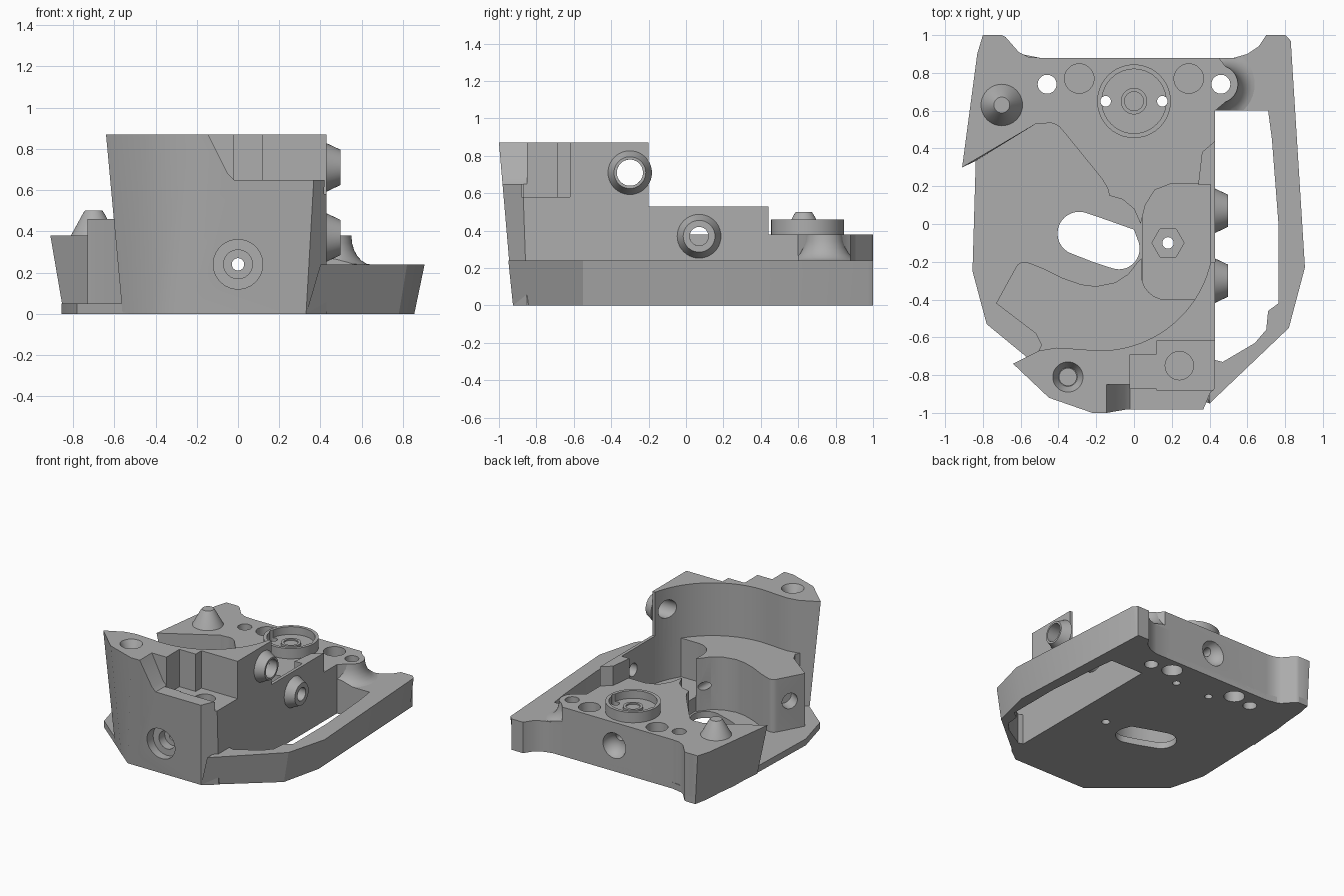
import bpy, bmesh
from math import sin, cos, radians, pi
from mathutils import Matrix, Vector

cube = bpy.data.objects.get("Cube")
if cube:
    bpy.data.objects.remove(cube)

grey = bpy.data.materials.new("machined grey")
grey.use_nodes = True
grey.diffuse_color = (0.42, 0.42, 0.42, 1)
grey.node_tree.nodes["Principled BSDF"].inputs["Base Color"].default_value = grey.diffuse_color


def finish(name, bm, matrix=None):
    bmesh.ops.recalc_face_normals(bm, faces=bm.faces)
    me = bpy.data.meshes.new(name)
    bm.to_mesh(me)
    bm.free()
    if matrix:
        me.transform(matrix)
    me.materials.append(grey)
    ob = bpy.data.objects.new(name, me)
    bpy.context.collection.objects.link(ob)
    return ob


def prism(name, top, z0, z1, bottom=None, matrix=None):
    """Extruded outline; a second outline of equal length gives leaning sides."""
    bm = bmesh.new()
    lo = [bm.verts.new((x, y, z0)) for x, y in bottom or top]
    hi = [bm.verts.new((x, y, z1)) for x, y in top]
    bm.faces.new(lo)
    bm.faces.new(hi)
    for i in range(len(lo)):
        j = (i + 1) % len(lo)
        bm.faces.new((lo[i], lo[j], hi[j], hi[i]))
    return finish(name, bm, matrix)


def lathe(name, profile, place, axis=(0, 0, 1), steps=40):
    """Closed (radius, height) profile turned round an axis."""
    bm = bmesh.new()
    vs = [bm.verts.new((r, 0, h)) for r, h in profile]
    edges = [bm.edges.new((vs[i], vs[i - 1])) for i in range(len(vs))]
    bmesh.ops.spin(bm, geom=vs + edges, axis=(0, 0, 1), cent=(0, 0, 0),
                   angle=2 * pi, steps=steps)
    bmesh.ops.remove_doubles(bm, verts=bm.verts, dist=1e-4)
    turn = Vector((0, 0, 1)).rotation_difference(Vector(axis)).to_matrix().to_4x4()
    return finish(name, bm, Matrix.Translation(place) @ turn)


cutters = []


def hole(place, r, depth, axis=(0, 0, 1), sides=36, r2=None):
    """Round cutter starting at place and running along axis."""
    ring = [(r * cos(2 * pi * i / sides), r * sin(2 * pi * i / sides)) for i in range(sides)]
    k = (r2 or r) / r
    turn = Vector((0, 0, 1)).rotation_difference(Vector(axis)).to_matrix().to_4x4()
    cutter = prism("cutter", [(x * k, y * k) for x, y in ring], 0, depth, ring,
                   Matrix.Translation(place) @ turn)
    cutter.hide_render = True
    cutters.append(cutter)
    return cutter


def pocket(pts, z0, z1, matrix=None):
    cutter = prism("cutter", pts, z0, z1, None, matrix)
    cutter.hide_render = True
    cutters.append(cutter)
    return cutter


def rect(x0, x1, y0, y1):
    return [(x0, y0), (x1, y0), (x1, y1), (x0, y1)]


def cut(ob, *tools):
    bpy.context.view_layer.objects.active = ob
    for t in tools:
        m = ob.modifiers.new("cut", "BOOLEAN")
        m.operation, m.solver, m.object = "DIFFERENCE", "EXACT", t
        bpy.ops.object.modifier_apply(modifier=m.name)


def arc(cx, cy, r, a0, a1, n):
    return [(cx + r * cos(radians(a0 + (a1 - a0) * i / n)),
             cy + r * sin(radians(a0 + (a1 - a0) * i / n))) for i in range(n + 1)]


# Shared holes
sight = hole((0, -1.2, 0.24), 0.03, 2.4, (0, 1, 0))
through = [hole((s * 0.46, 0.74, -0.1), 0.05, 1) for s in (-1, 1)]
blind = [hole((s * 0.29, 0.77, 0.26), 0.078, 0.3) for s in (-1, 1)]
below = [hole((s * 0.29, 0.77, -0.1), 0.075, 0.2) for s in (-1, 1)]
peg_holes = [hole((s * 0.15, 0.65, -0.1), 0.028, 1) for s in (-1, 1)]
nut_hole = hole((0.18, -0.1, -0.1), 0.03, 1)
wall_bores = [hole((0.2, -0.3, 0.71), 0.07, 0.4, (1, 0, 0)),
              hole((0.2, 0.07, 0.37), 0.05, 0.4, (1, 0, 0))]

# Base plate with a bean-shaped window
left_edge = [(-0.6, 0.9), (-0.7, 1), (-0.78, 1), (-0.83, 0.6), (-0.855, -0.25), (-0.78, -0.53)]
base = prism("base_plate", [(-0.3, -0.925), (0.33, -0.925), (0.43, -0.85),
                            (0.43, 0.88), (-0.5, 0.88)] + left_edge, 0, 0.05)
bean = pocket(arc(-0.29, -0.05, 0.115, 75, 240, 14) + [(-0.22, -0.2)]
              + arc(-0.08, -0.13, 0.11, 250, 375, 12) + [(0.0, -0.03), (-0.14, 0.02)], -0.1, 0.2)
cut(base, bean, nut_hole, *through, *below, *peg_holes)

# Side rail with a long opening
rail_top = [(0.4, -0.95), (0.82, -0.55), (0.905, -0.23), (0.83, 0.97), (0.8, 1), (0.7, 1),
            (0.66, 0.94), (0.6, 0.9), (0.53, 0.88), (0.4, 0.88)]
rail_low = [(0.33, -0.925), (0.78, -0.55), (0.855, -0.23), (0.8, 0.97)] + rail_top[4:]
rail = prism("side_rail", rail_top, 0, 0.24, rail_low)
opening = [(0.43, 0.6), (0.71, 0.6), (0.73, 0.45), (0.765, 0), (0.765, -0.42), (0.71, -0.46),
           (0.7, -0.56), (0.64, -0.63), (0.47, -0.73), (0.43, -0.72), (0.3, -0.72), (0.3, 0.6)]
cut(rail, pocket(opening, -0.1, 0.5), *through)

# Back block with rounded tab, leaning left end and dimple
inner = [(-0.52, 0.53)] + arc(-0.45, 0.45, 0.085, 110, 35, 5) + [
    (-0.17, 0.24), (-0.14, 0.19), (-0.13, 0.15), (-0.06, 0.13), (0.0, 0.08), (0.035, 0),
    (0.06, 0.1), (0.11, 0.18), (0.2, 0.215), (0.43, 0.215), (0.43, 0.6)]
inner += arc(0.45, 0.74, 0.1, -70, 70, 10) + [(0.45, 0.88), (-0.5, 0.88), (-0.56, 0.885),
                                               (-0.61, 0.91), (-0.68, 0.99), (-0.7, 1)]
block = prism("back_block", [(-0.91, 0.3)] + inner + [(-0.8, 1), (-0.83, 0.9)], 0, 0.38,
              [(-0.845, 0.33)] + inner + [(-0.78, 1), (-0.8, 0.9)])
dimple = lathe("cutter", [(0.1 * sin(pi * i / 12), -0.1 * cos(pi * i / 12)) for i in range(13)],
               (0, 0.9, 0.2))
cutters.append(dimple)
cut(block, sight, dimple, *through, *blind, *below, *peg_holes)

# Concave fillet joining the tab to the rail
fillet = [(0, 0)] + [(0.1 + 0.1 * (1 - sin(a * pi / 12)), 0.14 - 0.14 * cos(a * pi / 12))
                     for a in range(7)] + [(0, 0.14)]
saddle = lathe("tab_fillet", fillet, (0.45, 0.74, 0.238))
cut(saddle, pocket(rect(0.2, 0.8, 0.3, 0.6), 0, 1), pocket(rect(0.2, 0.8, 0.88, 1.2), 0, 1),
    *through, *blind)

# Cone post and ring socket on the back block
lathe("cone_post", [(0, 0), (0.11, 0), (0.05, 0.11), (0.042, 0.12), (0, 0.12)], (-0.7, 0.63, 0.38))
ring = lathe("ring_socket", [(0, 0), (0.195, 0), (0.195, 0.08), (0.17, 0.08), (0.17, 0.02),
                             (0.07, 0.02), (0.07, 0.04), (0.05, 0.04), (0.05, 0.03), (0, 0.03)],
             (0, 0.65, 0.38))
cut(ring, *peg_holes)

# Crescent platform
crescent = arc(-0.58, -0.25, 0.05, 150, 70, 5) + [
    (-0.48, -0.235), (-0.38, -0.285), (-0.28, -0.32), (-0.2, -0.33), (-0.1, -0.31),
    (-0.03, -0.265), (0.02, -0.2), (0.04, -0.18)] + arc(0.17, -0.27, 0.13, 180, 270, 6) + [
    (0.41, -0.4), (0.35, -0.5), (0.2, -0.62), (0, -0.72), (-0.45, -0.72), (-0.52, -0.7),
    (-0.49, -0.64), (-0.52, -0.58), (-0.73, -0.42)]
platform = prism("crescent_platform", crescent, 0.03, 0.46)
cut(platform, sight, hole((-0.8, -0.24, 0.27), 0.06, 0.25, (0.87, -0.5, 0)))

# Pocket floor with hexagonal nut seat
floor = prism("nut_pocket_floor", rect(0.045, 0.42, -0.41, 0.22), 0.02, 0.16)
cut(floor, bean, nut_hole, hole((0.18, -0.1, 0.08), 0.085, 0.3, sides=6))

# Thin side wall with its end block
side = prism("side_wall", rect(0.406, 0.43, -0.25, 0.25), 0, 0.53)
cut(side, wall_bores[1])
prism("side_wall_end", [(0.34, 0.21), (0.43, 0.21), (0.43, 0.44), (0.36, 0.38)], 0.03, 0.53)

# Tall front wall with a concave back and stepped corner notch
back = [(0.43, -0.2)] + arc(-0.18, -0.07, 0.6, -12.5, -97, 24) + [
    (-0.33, -0.66), (-0.41, -0.655), (-0.5, -0.67)]
wall = prism("front_wall", [(-0.64, -0.74), (-0.45, -0.92), (-0.22, -1), (0.38, -1),
                            (0.43, -0.88)] + back, 0, 0.87,
             [(-0.56, -0.71), (-0.43, -0.82), (-0.3, -0.925), (0.33, -0.925), (0.43, -0.85)] + back)
upright = Matrix.Rotation(pi / 2, 4, "X")
lip = pocket([(-0.16, 0.9), (-0.05, 0.68), (-0.02, 0.65), (0.6, 0.65), (0.6, 0.9)],
             0.85, 1.2, upright)
cut(wall, lip,
    pocket(rect(-0.02, 0.6, -0.87, -0.69), 0.58, 1),
    pocket(rect(0.12, 0.6, -0.88, -0.62), 0.58, 1),
    hole((0.24, -0.75, 0.4), 0.075, 0.4),
    hole((-0.35, -0.81, 0.6), 0.045, 0.4), hole((-0.35, -0.81, 0.81), 0.05, 0.07, r2=0.085),
    hole((0, -1.2, 0.24), 0.12, 0.33, (0, 1, 0)),
    hole((0, -1.2, 0.24), 0.07, 0.4, (0, 1, 0)), sight, wall_bores[0])

# Screw bosses on the side
for name, y, z, bore in (("upper_boss", -0.3, 0.71, 0.07), ("lower_boss", 0.07, 0.37, 0.05)):
    lathe(name, [(bore, 0), (0.118, 0), (0.085, 0.07), (bore, 0.07)], (0.428, y, z), (1, 0, 0))

# Remove the cutters and smooth the curved faces
for c in cutters:
    bpy.data.objects.remove(c)
bpy.ops.object.select_all(action="DESELECT")
for ob in bpy.context.scene.objects:
    if ob.type == "MESH":
        ob.select_set(True)
        bpy.context.view_layer.objects.active = ob
bpy.ops.object.shade_smooth_by_angle(angle=radians(30))
